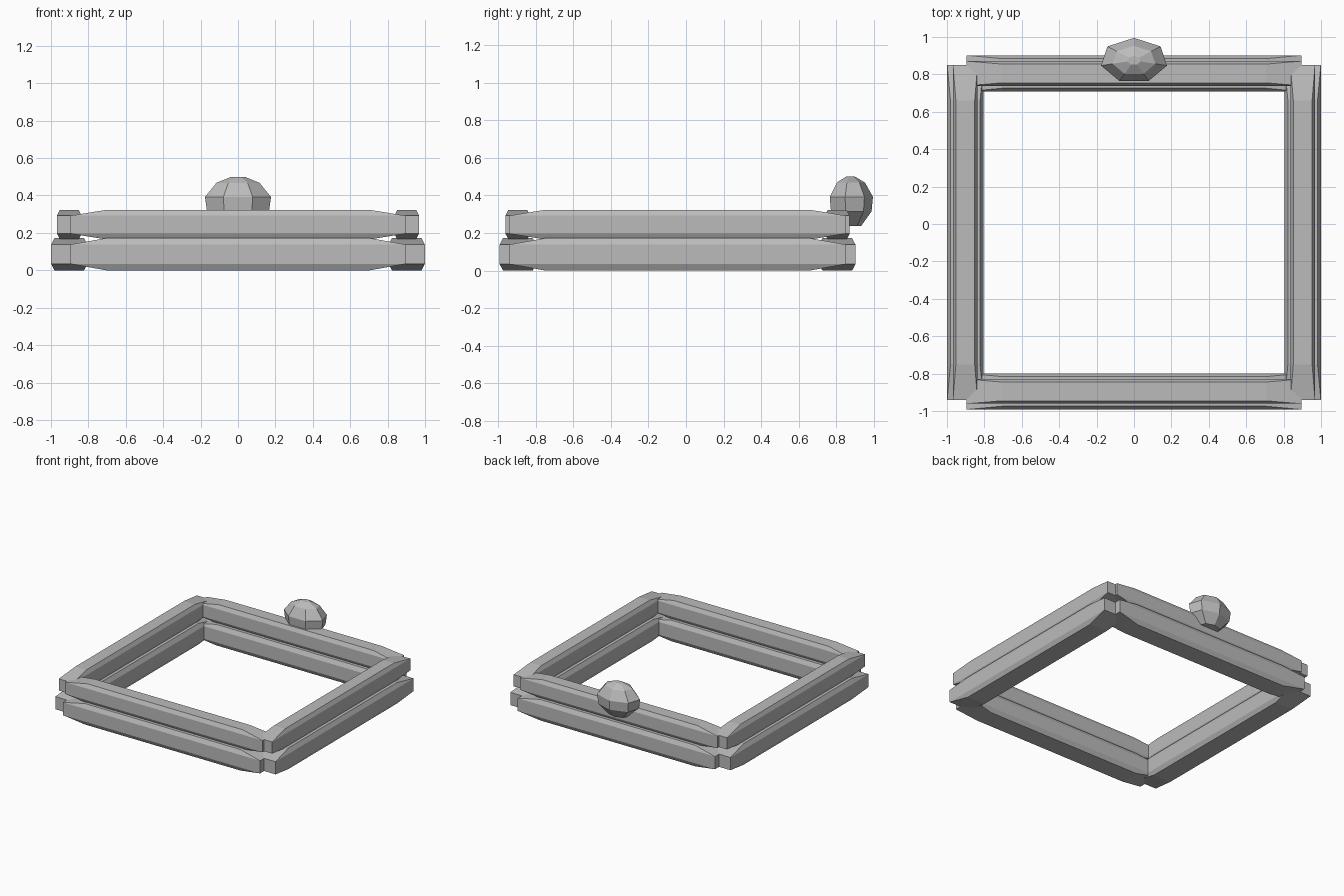
import bpy
import bmesh
import math

cube = bpy.data.objects.get("Cube")
if cube:
    bpy.data.objects.remove(cube, do_unlink=True)

grey = bpy.data.materials.new("stone_grey")
grey.use_nodes = True
colour = (0.5, 0.5, 0.5, 1)
grey.diffuse_color = colour
grey.node_tree.nodes["Principled BSDF"].inputs["Base Color"].default_value = colour

CENTRE_Y = -0.045
TAPER = 0.19


def add_object(name, bm, location, turn=0):
    bmesh.ops.remove_doubles(bm, verts=bm.verts[:], dist=0.0001)
    bmesh.ops.recalc_face_normals(bm, faces=bm.faces[:])
    mesh = bpy.data.meshes.new(name)
    bm.to_mesh(mesh)
    bm.free()
    mesh.materials.append(grey)
    obj = bpy.data.objects.new(name, mesh)
    obj.location = location
    obj.rotation_euler.z = turn
    bpy.context.collection.objects.link(obj)
    return obj


def skin(rings):
    """Join rings of points with quads and cap both ends."""
    bm = bmesh.new()
    loops = [[bm.verts.new(p) for p in ring] for ring in rings]
    n = len(loops[0])
    for a, b in zip(loops, loops[1:]):
        for i in range(n):
            j = (i + 1) % n
            bm.faces.new((a[i], a[j], b[j], b[i]))
    bm.faces.new(loops[0])
    bm.faces.new(loops[-1])
    return bm


def beam(name, location, turn, half_len, half_w, half_h, cut_w, cut_h):
    """Chamfered bar whose top and bottom slope down to plain square ends."""
    w, h = half_w, half_h
    side = h - cut_h
    middle = [(w, -side), (w, side), (w - cut_w, h), (cut_w - w, h),
              (-w, side), (-w, -side), (cut_w - w, -h), (w - cut_w, -h)]
    end = [(math.copysign(w, y), math.copysign(side, z)) for y, z in middle]
    stations = [(-half_len, end), (TAPER - half_len, middle),
                (half_len - TAPER, middle), (half_len, end)]
    rings = [[(x, y, z) for y, z in section] for x, section in stations]
    add_object(name, skin(rings), location, turn)


# Two stacked square frames: height, half width, half height, chamfer
frames = {"lower": (0.086, 0.097, 0.086, 0.018, 0.034),
          "upper": (0.244, 0.066, 0.079, 0.016, 0.031)}
for level, (z, w, h, cut_w, cut_h) in frames.items():
    for label, sign in (("front", -1), ("back", 1)):
        beam(f"{level}_{label}_beam", (0, CENTRE_Y + sign * 0.85, z), 0,
             0.895, w, h, cut_w, cut_h)
    for label, sign in (("right", -1), ("left", 1)):
        beam(f"{level}_{label}_beam", (sign * 0.902, CENTRE_Y, z), math.pi / 2,
             0.895, w, h, cut_w, cut_h)

# Seven-sided flattened knob on the back beam: radius factor, height
profile = [(0.2, 0.5), (0.65, 0.468), (1, 0.392), (0.94, 0.315), (0.48, 0.237)]
SIDES = 7
angles = [math.pi / 2 + math.tau * i / SIDES for i in range(SIDES)]
knob_rings = [[(0.181 * r * math.cos(a), 0.121 * r * math.sin(a), z) for a in angles]
              for r, z in profile]
add_object("knob", skin(knob_rings), (0, 0.874, 0))
